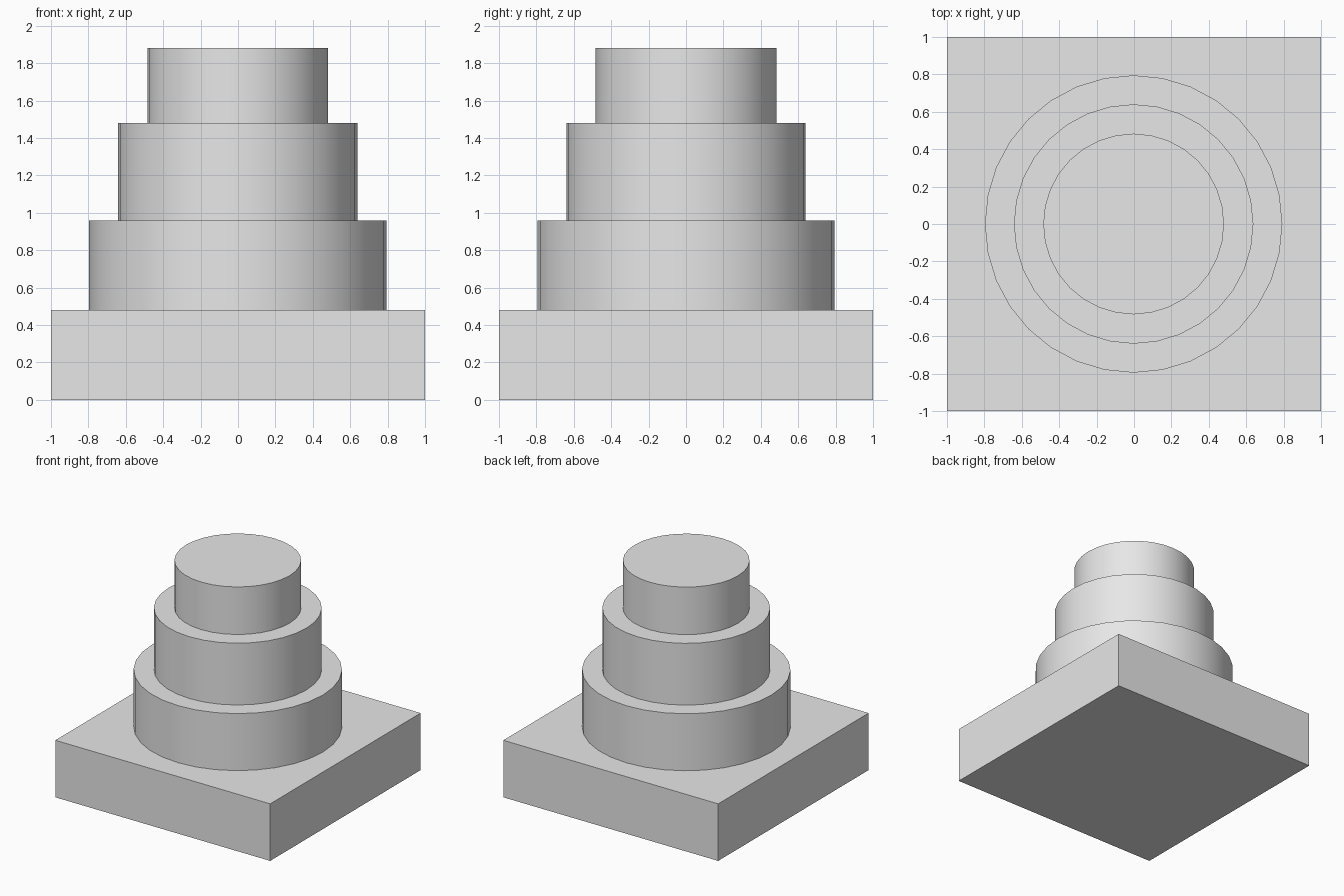
import bpy
import math

if "Cube" in bpy.data.objects:
    bpy.data.objects.remove(bpy.data.objects["Cube"], do_unlink=True)

# Single flat colour
grey = bpy.data.materials.new("light_grey")
grey.use_nodes = True
colour = (0.8, 0.8, 0.8, 1)
grey.diffuse_color = colour
grey.node_tree.nodes["Principled BSDF"].inputs["Base Color"].default_value = colour


def finish(name):
    obj = bpy.context.object
    obj.name = name
    obj.data.materials.append(grey)
    return obj


def add_tier(name, radius, bottom, top):
    bpy.ops.mesh.primitive_cylinder_add(
        vertices=32, radius=radius, depth=top - bottom,
        location=(-0.002, 0, (bottom + top) / 2))
    finish(name)
    bpy.ops.object.shade_smooth_by_angle(angle=math.radians(30))


# Square base slab
bpy.ops.mesh.primitive_cube_add(size=1, location=(0, 0, 0.24))
base = finish("square_base")
base.scale = (2, 2, 0.48)
bpy.ops.object.transform_apply(location=False, rotation=False, scale=True)

# Stacked round tiers
add_tier("lower_tier", 0.795, 0.48, 0.96)
add_tier("middle_tier", 0.64, 0.96, 1.48)
add_tier("upper_tier", 0.483, 1.48, 1.88)
